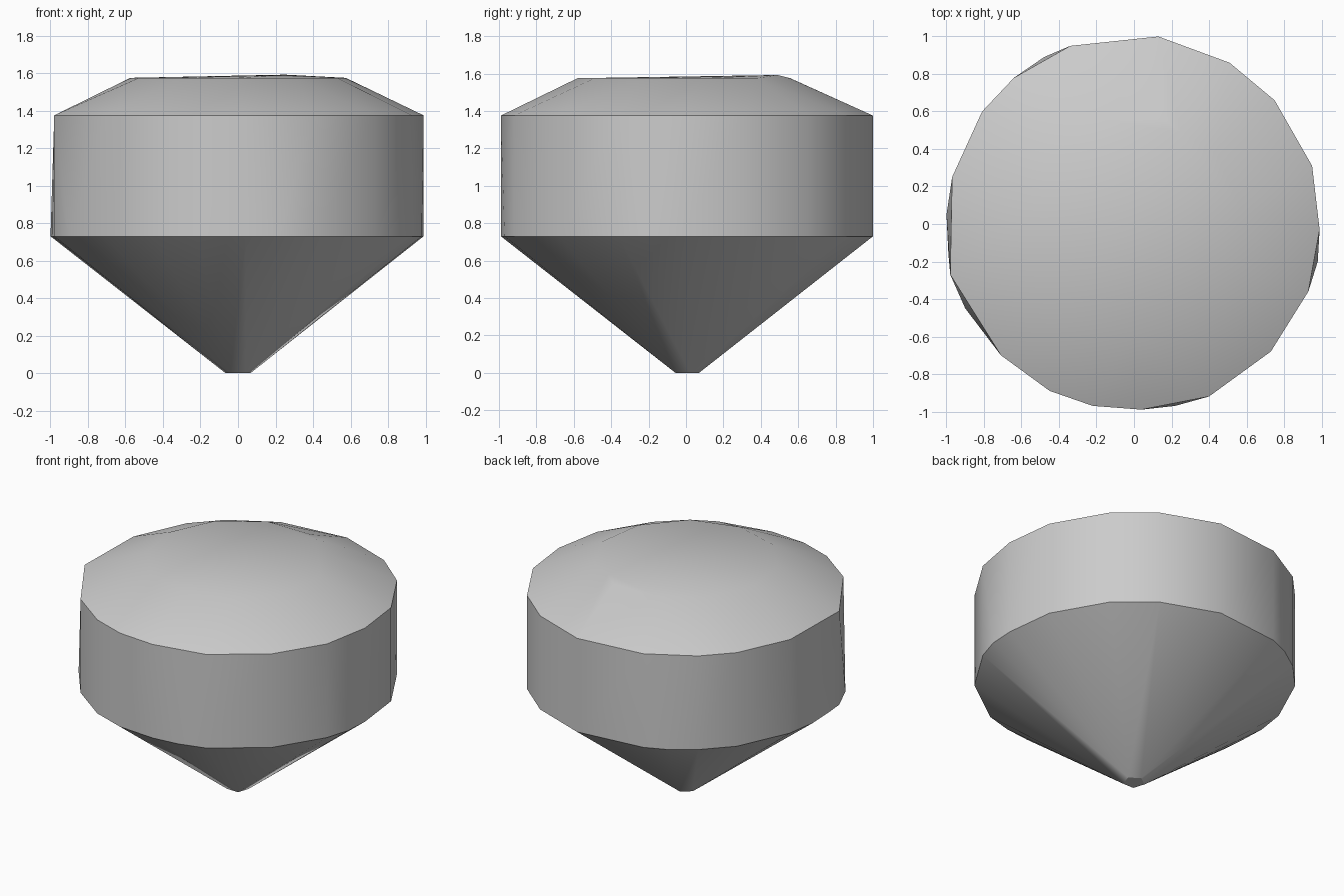
import bpy, bmesh
from math import radians, sin, cos

cube = bpy.data.objects.get("Cube")
if cube:
    bpy.data.objects.remove(cube, do_unlink=True)

# Single stone colour
stone = bpy.data.materials.new("stone_grey")
stone.use_nodes = True
grey = (0.6, 0.6, 0.6, 1.0)
stone.diffuse_color = grey
stone.node_tree.nodes["Principled BSDF"].inputs["Base Color"].default_value = grey


def circle(radius, count, turn=0):
    angles = [radians(turn + 360 * i / count) for i in range(count)]
    return [(radius * cos(a), radius * sin(a)) for a in angles]


def at_height(points, z):
    return [(x, y, z) for x, y in points]


# Slightly irregular outline of the band's upper rim
rim = [(.13, 1), (.51, .86), (.75, .66), (.95, .31), (.99, -.03), (.93, -.36),
       (.73, -.68), (.4, -.92), (.04, -.99), (-.22, -.97), (-.45, -.89),
       (-.71, -.7), (-.98, -.27), (-.97, .25), (-.81, .6), (-.64, .78), (-.34, .95)]
# The lower rim has a few more corners
extra = [(-1, .05), (-.99, -.16), (-.9, -.45), (.98, -.2), (.22, -.97), (-.48, .89)]

points = at_height(circle(.07, 5, 90), 0)           # blunt tip
points += at_height(rim + extra, .73)               # lower rim
points += at_height(rim, 1.375)                     # upper rim
points += at_height(circle(.58, 11, 8), 1.575)      # flat top
points += [(.25, .49, 1.592)]                       # raised corner at the back

# Wrap the rings into one closed cut stone
bm = bmesh.new()
for p in points:
    bm.verts.new(p)
hull = bmesh.ops.convex_hull(bm, input=bm.verts)
loose = {v for v in hull["geom_interior"] + hull["geom_unused"]
         if isinstance(v, bmesh.types.BMVert)}
bmesh.ops.delete(bm, geom=list(loose), context='VERTS')
bmesh.ops.dissolve_limit(bm, angle_limit=radians(.5), verts=bm.verts, edges=bm.edges)
bmesh.ops.recalc_face_normals(bm, faces=bm.faces)
mesh = bpy.data.meshes.new("cut_stone")
bm.to_mesh(mesh)
bm.free()
mesh.materials.append(stone)
gem = bpy.data.objects.new("cut_stone", mesh)
bpy.context.collection.objects.link(gem)

# Soft facets, crisp rims
bpy.ops.object.select_all(action='DESELECT')
gem.select_set(True)
bpy.context.view_layer.objects.active = gem
bpy.ops.object.shade_smooth_by_angle(angle=radians(34))
